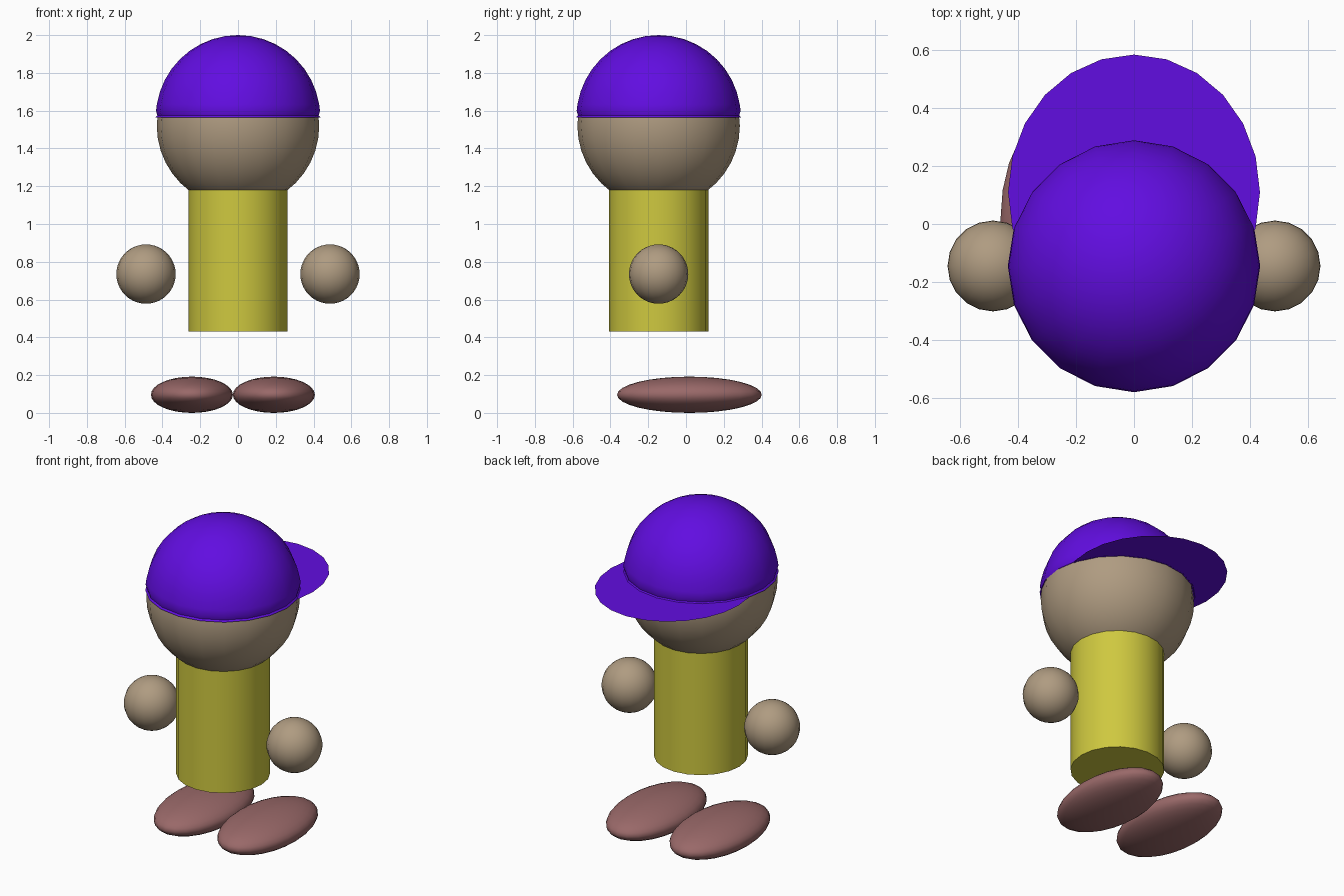
import bpy, bmesh
from math import sin, cos, pi, radians

if "Cube" in bpy.data.objects:
    bpy.data.objects.remove(bpy.data.objects["Cube"])

AXIS_Y = -0.145  # head and body axis


def material(name, rgb):
    m = bpy.data.materials.new(name)
    m.diffuse_color = (*rgb, 1)
    m.use_nodes = True
    m.node_tree.nodes["Principled BSDF"].inputs["Base Color"].default_value = m.diffuse_color
    return m


skin = material("skin", (0.43, 0.33, 0.22))
yellow = material("yellow", (0.62, 0.58, 0.05))
purple = material("purple", (0.12, 0.004, 0.75))
brown = material("brown", (0.32, 0.14, 0.14))


def finish(name, mat, angle=50):
    ob = bpy.context.object
    ob.name = name
    ob.data.materials.append(mat)
    bpy.ops.object.transform_apply(location=False, rotation=False, scale=True)
    bpy.ops.object.shade_smooth_by_angle(angle=radians(angle))
    return ob


def ball(name, loc, size, mat, segments=20, rings=20):
    bpy.ops.mesh.primitive_uv_sphere_add(segments=segments, ring_count=rings,
                                         radius=1, location=loc)
    bpy.context.object.scale = size
    return finish(name, mat)


# Head
ball("head", (0, AXIS_Y, 1.52), (0.43, 0.43, 0.43), skin)

# Body: closed cylinder whose top sinks into the head
bpy.ops.mesh.primitive_cylinder_add(vertices=20, radius=0.263, depth=0.77,
                                    location=(0, AXIS_Y, 0.43 + 0.385))
finish("body", yellow)

# Hands and feet
for side, s in (("left", -1), ("right", 1)):
    ball(side + "_hand", (s * 0.487, AXIS_Y, 0.735), (0.157,) * 3, skin)
    ball(side + "_foot", (s * 0.217 - 0.027, 0.018, 0.096),
         (0.217, 0.383, 0.096), brown, 24, 16)

# Cap dome: lathed quarter circle ending in a narrow flared rim
profile = [(0.435 * cos(a), 0.435 * sin(a))
           for a in (pi / 2 * i / 10 for i in range(10, 0, -1))]
profile += [(0.434, 0.035), (0.427, 0.01), (0.436, 0.0)]
profile[0] = (0, 0.435)
bm = bmesh.new()
vs = [bm.verts.new((0, r, z)) for r, z in profile]
es = [bm.edges.new(p) for p in zip(vs, vs[1:])]
bmesh.ops.spin(bm, geom=vs + es, cent=(0, 0, 0), axis=(0, 0, 1),
               angle=2 * pi, steps=20)
bmesh.ops.remove_doubles(bm, verts=bm.verts, dist=0.0005)
bmesh.ops.recalc_face_normals(bm, faces=bm.faces)
if max(bm.faces, key=lambda f: f.calc_center_median().z).normal.z < 0:
    bmesh.ops.reverse_faces(bm, faces=bm.faces)
mesh = bpy.data.meshes.new("cap_dome")
bm.to_mesh(mesh)
bm.free()
dome = bpy.data.objects.new("cap_dome", mesh)
dome.location = (0, AXIS_Y, 1.565)
bpy.context.collection.objects.link(dome)
bpy.ops.object.select_all(action='DESELECT')
dome.select_set(True)
bpy.context.view_layer.objects.active = dome
finish("cap_dome", purple)

# Cap brim: paper-thin oval pointing backwards
bpy.ops.mesh.primitive_circle_add(vertices=24, radius=1, fill_type='NGON',
                                  location=(0, 0.11, 1.568))
bpy.context.object.scale = (0.435, 0.475, 1)
finish("cap_brim", purple)
